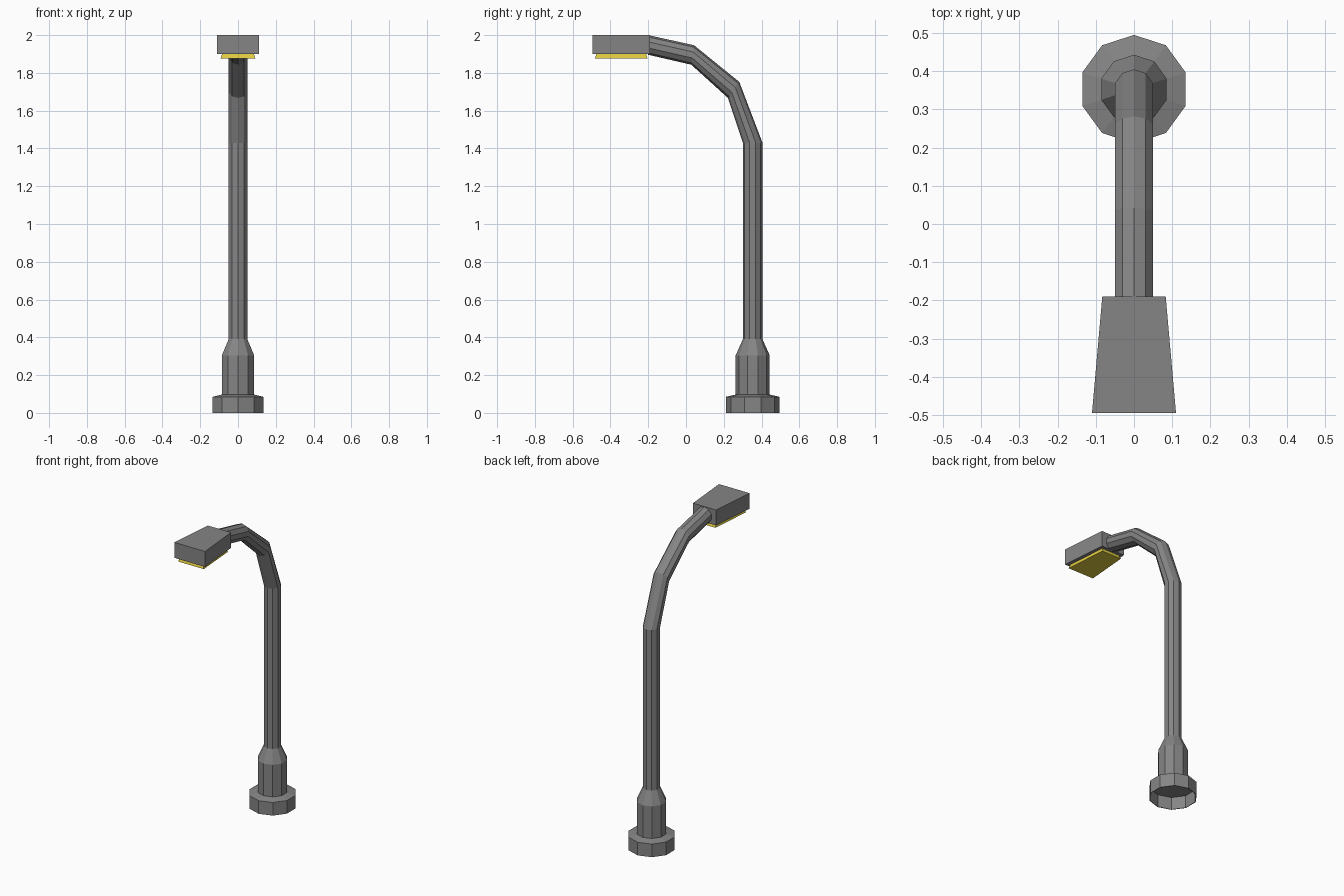
import bpy, bmesh
from math import sin, cos, pi, radians
from mathutils import Vector

if "Cube" in bpy.data.objects:
    bpy.data.objects.remove(bpy.data.objects["Cube"])

SIDES = 10
POLE_Y = 0.353


def material(name, colour):
    mat = bpy.data.materials.new(name)
    mat.use_nodes = True
    mat.diffuse_color = (*colour, 1)
    mat.node_tree.nodes["Principled BSDF"].inputs["Base Color"].default_value = (*colour, 1)
    return mat


metal = material("grey metal", (0.235, 0.235, 0.235))
glow = material("yellow glass", (0.75, 0.6, 0.05))


def loft(name, rings, mat, cap_start=True, cap_end=True):
    """Skin a list of equal-sized rings of points."""
    bm = bmesh.new()
    loops = [[bm.verts.new(p) for p in ring] for ring in rings]
    n = len(loops[0])
    for a, b in zip(loops, loops[1:]):
        for i in range(n):
            j = (i + 1) % n
            bm.faces.new((a[i], a[j], b[j], b[i]))
    if cap_start:
        bm.faces.new(loops[0][::-1])
    if cap_end:
        bm.faces.new(loops[-1])
    bmesh.ops.recalc_face_normals(bm, faces=bm.faces)
    mesh = bpy.data.meshes.new(name)
    bm.to_mesh(mesh)
    bm.free()
    mesh.materials.append(mat)
    obj = bpy.data.objects.new(name, mesh)
    bpy.context.collection.objects.link(obj)
    return obj


def ring(y, z, radius, tilt=0):
    """Ten-sided ring, tilted about the x axis, with corners at front and back."""
    t = radians(tilt)
    points = []
    for i in range(SIDES):
        a = pi / 2 + 2 * pi * i / SIDES
        d = radius * sin(a)
        points.append(Vector((radius * cos(a), y + d * cos(t), z + d * sin(t))))
    return points


def trapezoid(front_y, back_y, front_x, back_x, z):
    return [Vector(p) for p in ((-front_x, front_y, z), (front_x, front_y, z),
                                (back_x, back_y, z), (-back_x, back_y, z))]


# Foot with a hollow underside, and the collar tapering into the pole
foot = [(0.138, 0.08), (0.138, 0), (0.142, 0), (0.142, 0.085),
        (0.09, 0.097), (0.09, 0.305), (0.052, 0.39)]
loft("base", [ring(POLE_Y, z, r) for r, z in foot], metal)

# Pole bending forward into the arm: y, z, tilt
path = [(POLE_Y, 0.385, 0), (POLE_Y, 1.43, 0), (0.252, 1.71, 55),
        (0.035, 1.895, 82), (-0.2, 1.948, 90)]
loft("pole", [ring(y, z, 0.052, tilt) for y, z, tilt in path], metal)

# Lamp housing and the glass below it
loft("lamp_housing", [trapezoid(-0.495, -0.19, 0.11, 0.083, z) for z in (1.9, 2.0)], metal)
loft("lamp_glass", [trapezoid(-0.482, -0.203, 0.092, 0.07, 1.876),
                    trapezoid(-0.474, -0.212, 0.084, 0.063, 1.902)], glow)
